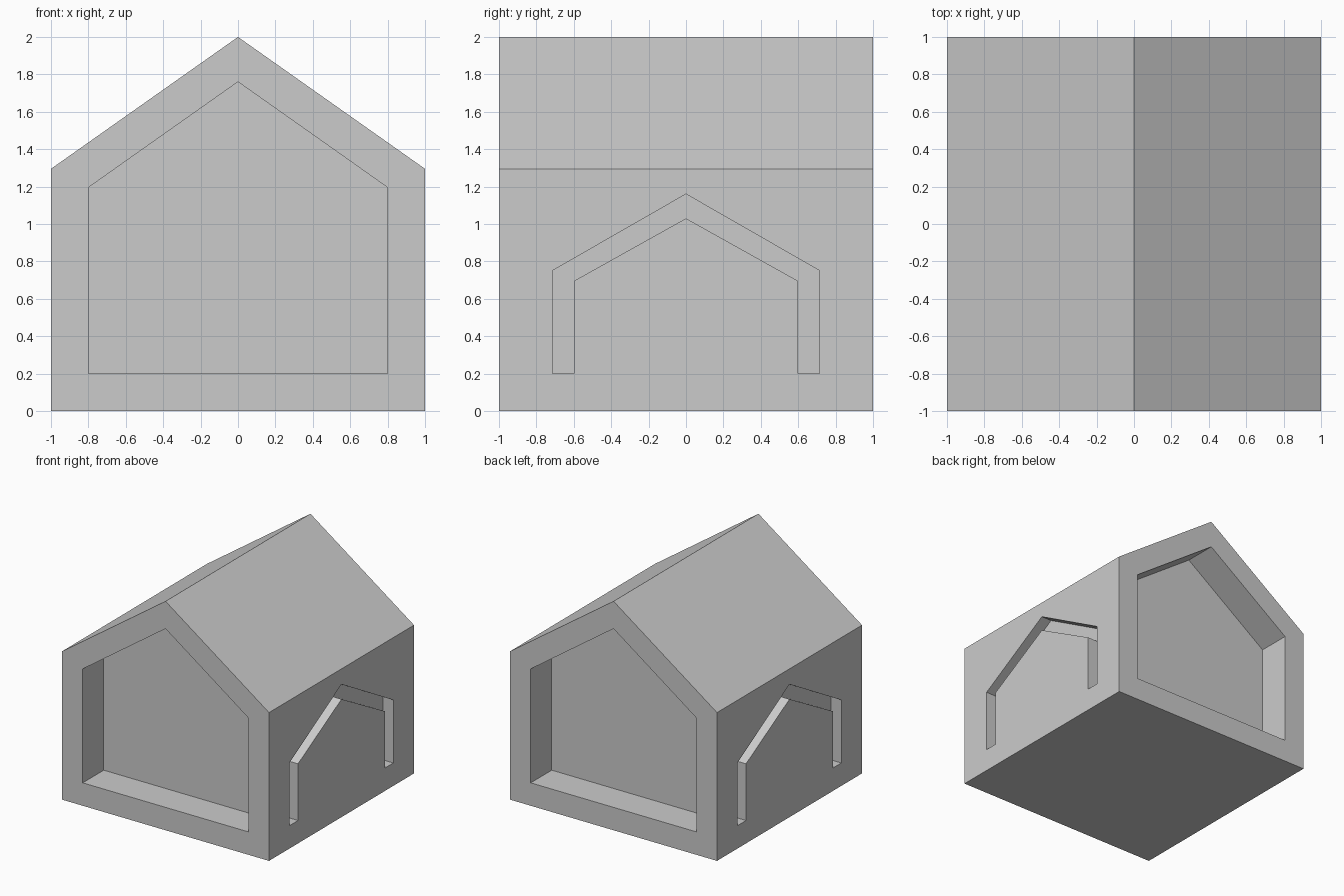
import bpy, bmesh
from mathutils import Vector

if "Cube" in bpy.data.objects:
    bpy.data.objects.remove(bpy.data.objects["Cube"])


def prism(name, profile, axis, start, end):
    """Extrude a (horizontal, z) profile along 'x' or 'y' from start to end."""
    bm = bmesh.new()
    place = (lambda u, z: (start, u, z)) if axis == 'x' else (lambda u, z: (u, start, z))
    face = bm.faces.new([bm.verts.new(place(u, z)) for u, z in profile])
    ext = bmesh.ops.extrude_face_region(bm, geom=[face])
    step = Vector((end - start, 0, 0)) if axis == 'x' else Vector((0, end - start, 0))
    moved = [v for v in ext['geom'] if isinstance(v, bmesh.types.BMVert)]
    bmesh.ops.translate(bm, verts=moved, vec=step)
    bmesh.ops.recalc_face_normals(bm, faces=bm.faces)
    mesh = bpy.data.meshes.new(name)
    bm.to_mesh(mesh)
    bm.free()
    obj = bpy.data.objects.new(name, mesh)
    bpy.context.collection.objects.link(obj)
    return obj


def gable(half, base, eave, peak):
    return [(-half, base), (half, base), (half, eave), (0, peak), (-half, eave)]


# Gabled house block
house = prism("house_body", gable(1, 0, 1.295, 2), 'y', -1, 1)

# Gable recesses, front and back, and arched grooves on both side walls
groove = [(-0.715, 0.2), (-0.6, 0.2), (-0.6, 0.695), (0, 1.03), (0.6, 0.695),
          (0.6, 0.2), (0.715, 0.2), (0.715, 0.75), (0, 1.16), (-0.715, 0.75)]
cutters = []
for side, end, wall in ((-1, "front", "left"), (1, "back", "right")):
    cutters.append(prism(end + "_recess_cutter", gable(0.8, 0.2, 1.195, 1.76),
                         'y', side * 0.71, side * 1.2))
    cutters.append(prism(wall + "_groove_cutter", groove, 'x', side * 0.9, side * 1.2))

for cutter in cutters:
    mod = house.modifiers.new(cutter.name, 'BOOLEAN')
    mod.operation = 'DIFFERENCE'
    mod.solver = 'EXACT'
    mod.object = cutter
    cutter.hide_render = True
    cutter.display_type = 'WIRE'

# Bake the cuts and drop the cutters
bpy.context.view_layer.objects.active = house
for mod in list(house.modifiers):
    bpy.ops.object.modifier_apply(modifier=mod.name)
for cutter in cutters:
    bpy.data.objects.remove(cutter, do_unlink=True)
